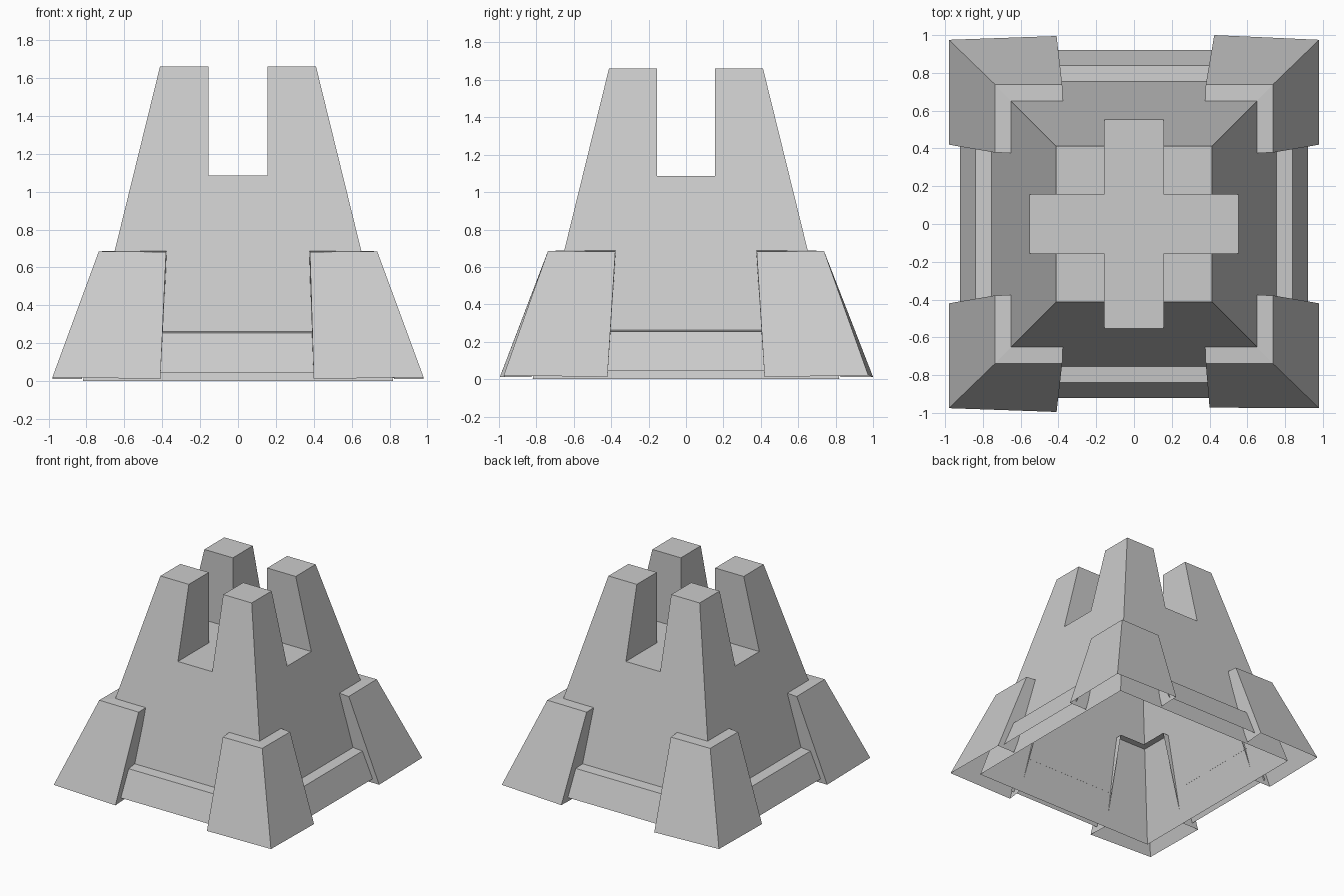
import bpy, bmesh
from mathutils import Matrix

if "Cube" in bpy.data.objects:
    bpy.data.objects.remove(bpy.data.objects["Cube"])


def make_object(name, verts, faces):
    mesh = bpy.data.meshes.new(name)
    mesh.from_pydata(verts, [], faces)
    bm = bmesh.new()
    bm.from_mesh(mesh)
    bmesh.ops.recalc_face_normals(bm, faces=bm.faces)
    # open shells: make the normals point away from the tower axis
    if sum(f.normal.dot(f.calc_center_median()) * f.calc_area() for f in bm.faces) < 0:
        bmesh.ops.reverse_faces(bm, faces=bm.faces)
    bm.to_mesh(mesh)
    bm.free()
    obj = bpy.data.objects.new(name, mesh)
    bpy.context.collection.objects.link(obj)
    return obj


# tapered tower body
def square(h, z):
    return [(-h, -h, z), (h, -h, z), (h, h, z), (-h, h, z)]


sides = [(i, (i + 1) % 4, (i + 1) % 4 + 4, i + 4) for i in range(4)]
body = make_object("tower_body", square(0.82, 0) + square(0.412, 1.66),
                   sides + [(3, 2, 1, 0), (4, 5, 6, 7)])

# crossing slots that leave four battlements
for name, sx, sy in (("slot_cutter_x", 2.4, 0.31), ("slot_cutter_y", 0.31, 2.4)):
    mesh = bpy.data.meshes.new(name)
    bm = bmesh.new()
    bmesh.ops.create_cube(bm, size=1, matrix=Matrix.Translation((0, 0, 1.585))
                          @ Matrix.Diagonal((sx, sy, 1.0, 1)))
    bm.to_mesh(mesh)
    bm.free()
    cutter = bpy.data.objects.new(name, mesh)
    bpy.context.collection.objects.link(cutter)
    mod = body.modifiers.new("slot", 'BOOLEAN')
    mod.operation = 'DIFFERENCE'
    mod.solver = 'EXACT'
    mod.object = cutter
    bpy.context.view_layer.update()
    result = bpy.data.meshes.new_from_object(
        body.evaluated_get(bpy.context.evaluated_depsgraph_get()))
    body.modifiers.clear()
    body.data = result
    bpy.data.objects.remove(cutter)

# the tower is hollow: remove its underside
bm = bmesh.new()
bm.from_mesh(body.data)
bmesh.ops.delete(bm, geom=[f for f in bm.faces if f.calc_center_median().z < 0.001],
                 context='FACES')
bm.to_mesh(body.data)
bm.free()

# corner buttresses: shells open at the back and underneath
corners = {"front_left": (-1, -1, 0.41, 0.995), "front_right": (1, -1, 0.40, 0.972),
           "back_left": (-1, 1, 0.41, 0.995), "back_right": (1, 1, 0.425, 1.0)}
for side, (mx, my, end, out) in corners.items():
    pts = [(end, out, 0.012), (0.98, 0.975, 0.02), (0.98, 0.42, 0.012),    # outer base
           (0.38, 0.738, 0.682), (0.735, 0.738, 0.685), (0.735, 0.378, 0.682),  # outer top
           (0.375, 0.60, 0.69), (0.60, 0.60, 0.69), (0.60, 0.375, 0.69),   # inner top
           (0.42, 0.825, 0.012), (0.825, 0.42, 0.012)]                     # inner base
    make_object("corner_buttress_" + side, [(x * mx, y * my, z) for x, y, z in pts],
                [(0, 1, 4, 3), (1, 2, 5, 4), (3, 4, 7, 6), (4, 5, 8, 7),
                 (0, 3, 6, 9), (2, 10, 8, 5)])

# low ledges between the buttresses
for i, side in enumerate(("front", "right", "back", "left")):
    w = 0.43
    verts = [(x, y, z) for x in (-w, w)
             for y, z in ((-0.922, 0.045), (-0.84, 0.255), (-0.755, 0.262))]
    ledge = make_object("ledge_" + side, verts, [(0, 3, 4, 1), (1, 4, 5, 2)])
    ledge.data.transform(Matrix.Rotation(i * 1.5707963, 4, 'Z'))
